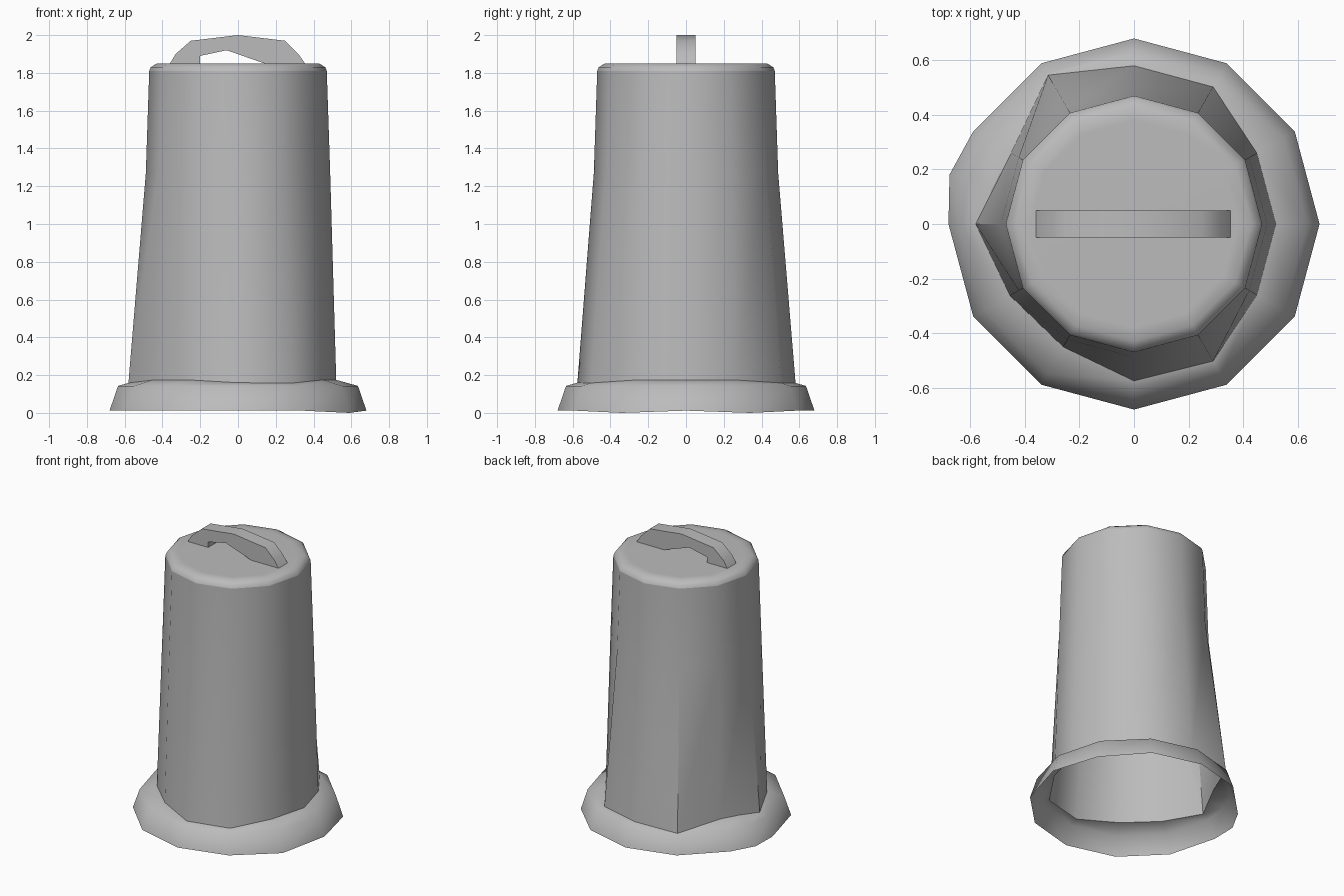
import bpy
import bmesh
from math import radians, cos, sin

cube = bpy.data.objects.get("Cube")
if cube:
    bpy.data.objects.remove(cube, do_unlink=True)

GREY = (0.5, 0.5, 0.5, 1.0)
metal = bpy.data.materials.new("plain grey")
metal.use_nodes = True
metal.diffuse_color = GREY
metal.node_tree.nodes["Principled BSDF"].inputs["Base Color"].default_value = GREY


def finish(bm, name, angle):
    """Turn a bmesh into a named, shaded object."""
    mesh = bpy.data.meshes.new(name)
    bm.to_mesh(mesh)
    bm.free()
    obj = bpy.data.objects.new(name, mesh)
    bpy.context.collection.objects.link(obj)
    mesh.materials.append(metal)
    bpy.ops.object.select_all(action='DESELECT')
    obj.select_set(True)
    bpy.context.view_layer.objects.active = obj
    bpy.ops.object.shade_smooth_by_angle(angle=radians(angle))
    return obj


def loft(name, angles, rings, angle, cap=False):
    """Join closed rings, each a list of (radius, height) per column."""
    bm = bmesh.new()
    rows = [[bm.verts.new((r * cos(radians(a)), r * sin(radians(a)), z))
             for a, (r, z) in zip(angles, ring)] for ring in rings]
    n = len(angles)
    for low, high in zip(rows, rows[1:]):
        for i in range(n):
            j = (i + 1) % n
            bm.faces.new((low[i], low[j], high[j], high[i]))
    if cap:
        bm.faces.new(rows[-1])
    return finish(bm, name, angle)


def ledge(r):
    """Height of the sloping skirt top at a radius."""
    return 0.145 + (0.63 - r) * 0.27


columns = list(range(0, 360, 30))
# Foot radius of each wall column; the small ones are dented inward
feet = [0.52, 0.52, 0.58, 0.58, 0.63, 0.52, 0.58, 0.525, 0.52, 0.575, 0.58, 0.52]

# Open, tapering wall
wall = [[(r, ledge(r)) for r in feet],
        [(0.488, 1.27)] * 12,
        [(0.47, 1.81)] * 12]
loft("bin_wall", columns, wall, 40)

# Lid with a bevelled rim
lid = [[(r, z)] * 12 for r, z in ((0.47, 1.81), (0.462, 1.83), (0.43, 1.85), (0.38, 1.851))]
loft("lid", columns, lid, 50, cap=True)

# Flared skirt, with one bump knocked out of its rim
skirt_angles = columns[:6] + [165] + columns[6:]
inner = feet[:6] + [0.53] + feet[6:]
outer = [0.70 if a == 165 else 0.68 for a in skirt_angles]
skirt = [[(r, 0.0 if a in (30, 330) else 0.012) for a, r in zip(skirt_angles, outer)],
         [(0.635, 0.143)] * 13,
         [(r, ledge(r)) for r in inner]]
loft("skirt", skirt_angles, skirt, 60)

# Arched handle, cut from a flat bar
arch = [(-0.36, 1.85), (-0.33, 1.9), (-0.25, 1.97), (0, 2), (0.25, 1.97),
        (0.32, 1.9), (0.355, 1.85), (0.14, 1.85), (-0.06, 1.92), (-0.2, 1.89), (-0.2, 1.85)]
bm = bmesh.new()
face = bm.faces.new([bm.verts.new((x, -0.05, z)) for x, z in arch])
side = bmesh.ops.extrude_face_region(bm, geom=[face])["geom"]
bmesh.ops.translate(bm, vec=(0, 0.1, 0),
                    verts=[g for g in side if isinstance(g, bmesh.types.BMVert)])
bmesh.ops.recalc_face_normals(bm, faces=bm.faces)
finish(bm, "handle", 40)
